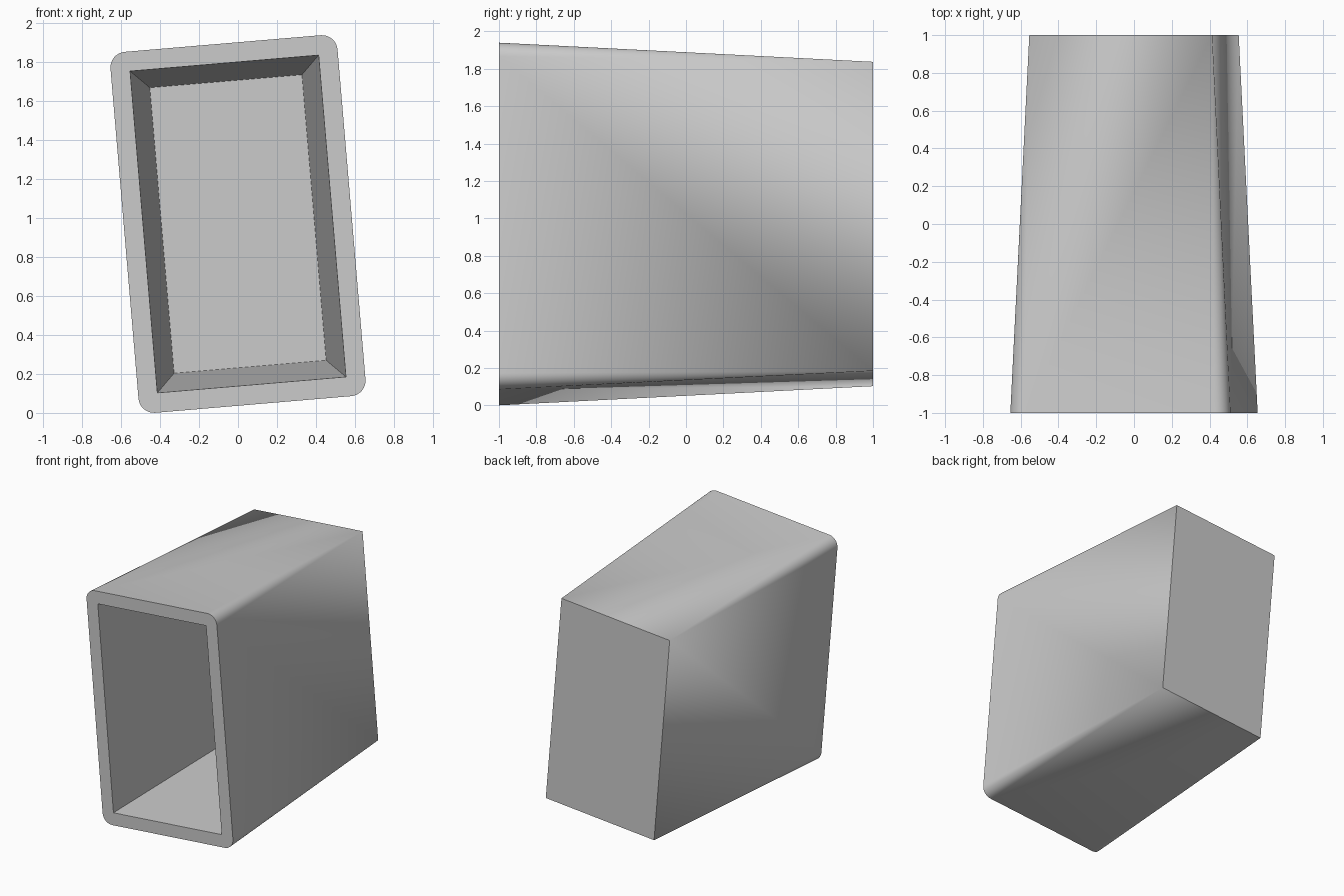
import bpy, bmesh
from math import sin, cos, pi, radians

if "Cube" in bpy.data.objects:
    bpy.data.objects.remove(bpy.data.objects["Cube"])

TILT = radians(4.85)
CENTER_Z = 0.97
SEG = 8  # steps per rounded corner


def loop(bm, y, w, h, r):
    """Tilted rectangle of half size w x h with corner radius r (0 = sharp)."""
    verts = []
    for i, (sx, sz) in enumerate([(1, 1), (-1, 1), (-1, -1), (1, -1)]):
        for k in range(SEG + 1):
            a = (i + k / SEG) * pi / 2
            u = sx * (w - r) + r * cos(a)
            v = sz * (h - r) + r * sin(a)
            verts.append(bm.verts.new((u * cos(TILT) - v * sin(TILT), y,
                                       CENTER_Z + u * sin(TILT) + v * cos(TILT))))
    return verts


bm = bmesh.new()
# back end, rounded front rim, front opening, cavity floor
loops = [loop(bm, 1.0, 0.486, 0.829, 0),
         loop(bm, -1.0, 0.585, 0.93, 0.08),
         loop(bm, -1.0, 0.486, 0.829, 0),
         loop(bm, 0.9, 0.392, 0.736, 0)]
for a, b in zip(loops, loops[1:]):
    n = len(a)
    for i in range(n):
        j = (i + 1) % n
        bm.faces.new((a[i], a[j], b[j], b[i]))

# end caps through the sharp corners
bm.faces.new(loops[0][::SEG + 1])
bm.faces.new(loops[-1][::SEG + 1])

# collapse the repeated points of the sharp corners
bmesh.ops.remove_doubles(bm, verts=bm.verts, dist=1e-5)
bmesh.ops.recalc_face_normals(bm, faces=bm.faces)

mesh = bpy.data.meshes.new("tapered_box")
bm.to_mesh(mesh)
bm.free()
box = bpy.data.objects.new("tapered_box", mesh)
bpy.context.collection.objects.link(box)
bpy.context.view_layer.objects.active = box
box.select_set(True)
bpy.ops.object.shade_smooth_by_angle(angle=radians(30))
